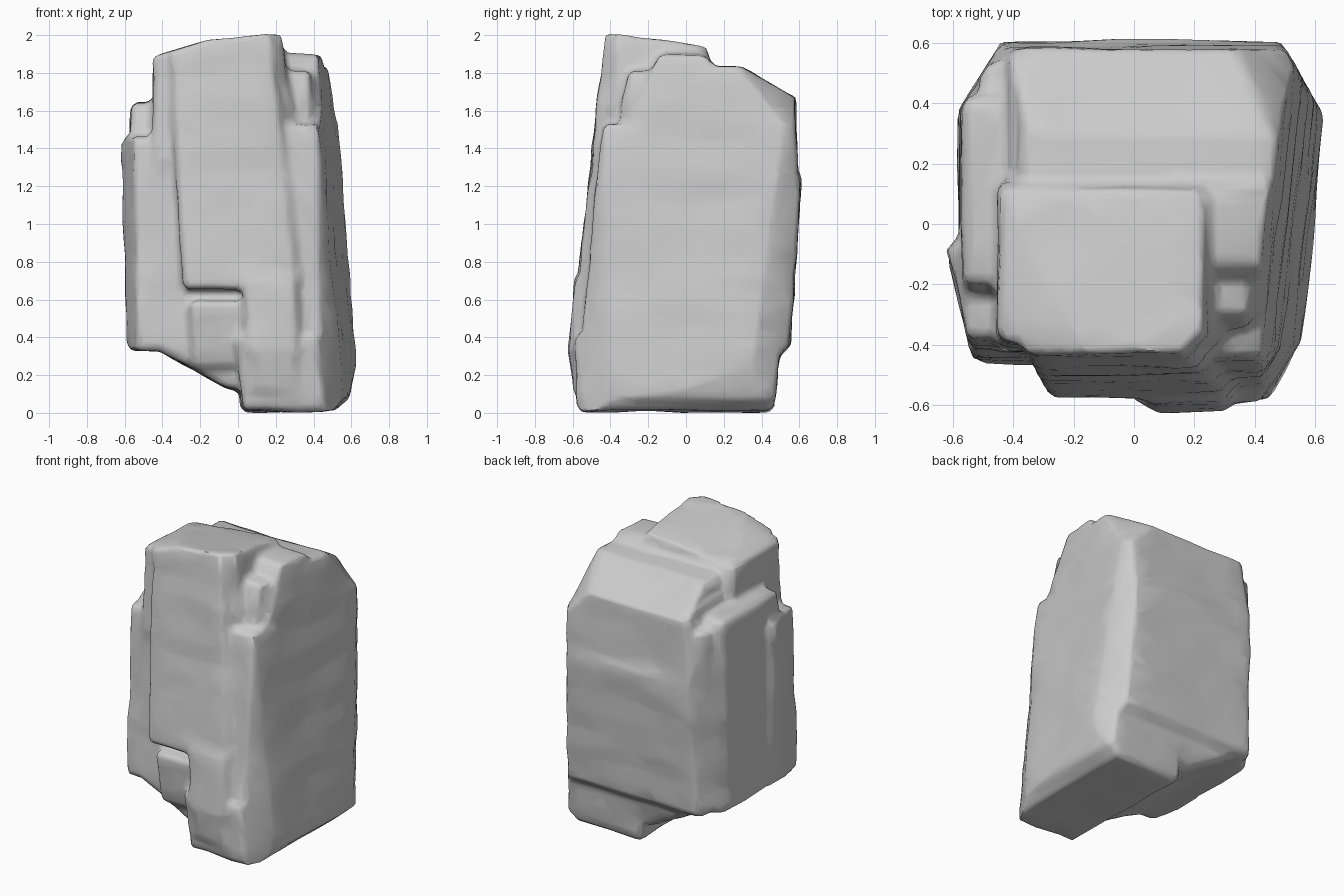
import bpy
import bmesh
import math
from mathutils import Vector, noise

default_cube = bpy.data.objects.get("Cube")
if default_cube:
    bpy.data.objects.remove(default_cube, do_unlink=True)

# One grey stone colour
stone = bpy.data.materials.new("grey_stone")
stone.use_nodes = True
stone.diffuse_color = (0.6, 0.6, 0.6, 1)
stone.node_tree.nodes["Principled BSDF"].inputs["Base Color"].default_value = (0.6, 0.6, 0.6, 1)

# Planes that trim every block: (point, outward normal)
TRIM_PLANES = [
    # Crown, falling to the back, the right and the back left corner
    ((0.2, -0.28, 2.0), (-0.1, 0.13, 1)),
    ((0, 0.36, 1.8), (0, 0.6, 1)),
    ((-0.46, 0, 1.88), (-0.35, 0, 1)),
    ((0.4, 0.45, 1.74), (1, 1, 1)),
    # Left flank, narrowing to the front and the top, with a front chamfer
    ((0.61, 0.38, 0.5), (1, -0.11, 0.09)),
    ((0.43, -0.57, 0.3), (0.17, -0.11, 0.0125)),
    # Vertical corners: right front, back left, back right
    ((-0.62, -0.08, 0), (-0.37, -0.09, 0)),
    ((-0.53, -0.44, 0.5), (-1, -1, -0.08)),
    ((0.6, 0.4, 0), (0.18, 0.1, 0)),
    ((-0.57, 0.38, 0), (-0.2, 0.12, 0)),
]


def add_block(body, bottom, top, chamfer=0.025):
    """Tapered block; each end is (x0, x1, y0, y1, z)."""
    block = bmesh.new()
    for x0, x1, y0, y1, z in (bottom, top):
        for x in (x0, x1):
            for y in (y0, y1):
                block.verts.new((x, y, z))
    bmesh.ops.convex_hull(block, input=block.verts[:])
    bmesh.ops.dissolve_limit(block, angle_limit=0.01, verts=block.verts[:], edges=block.edges[:])
    bmesh.ops.bevel(block, geom=block.edges[:], offset=chamfer, segments=1, affect='EDGES')
    for point, normal in TRIM_PLANES:
        geom = block.verts[:] + block.edges[:] + block.faces[:]
        bmesh.ops.bisect_plane(block, geom=geom, plane_co=point, plane_no=normal, clear_outer=True)
        bmesh.ops.holes_fill(block, edges=block.edges[:], sides=0)
    bmesh.ops.triangulate(block, faces=block.faces[:])
    bmesh.ops.recalc_face_normals(block, faces=block.faces[:])
    part = bpy.data.meshes.new("block")
    block.to_mesh(part)
    block.free()
    body.from_mesh(part)
    bpy.data.meshes.remove(part)


body = bmesh.new()
# Core of the boulder
add_block(body, (-0.5, 0.5, -0.46, 0.54, 0.36), (-0.45, 0.4, -0.39, 0.5, 1.5))
# High crown at the front, lower crown at the back
add_block(body, (-0.46, 0.34, -0.42, 0.2, 1.3), (-0.44, 0.22, -0.38, 0.1, 2.05))
add_block(body, (-0.47, 0.6, -0.1, 0.58, 1.3), (-0.36, 0.6, -0.1, 0.56, 1.84))
# Sloping underside
add_block(body, (-0.05, 0.45, -0.46, 0.45, 0.13), (-0.52, 0.52, -0.46, 0.52, 0.4))
# Narrow foot
add_block(body, (0.02, 0.53, -0.57, 0.46, 0.015), (-0.01, 0.63, -0.59, 0.51, 0.42))
# Front slab, leaning back
add_block(body, (-0.29, 0.33, -0.58, 0, 0.66), (-0.37, 0.18, -0.42, 0, 2.05))
# Lower front ledges
add_block(body, (0.05, 0.34, -0.59, 0, 0.1), (0.08, 0.31, -0.62, 0, 0.35))
add_block(body, (0.05, 0.33, -0.62, 0, 0.3), (0.02, 0.31, -0.59, 0, 0.74))
add_block(body, (-0.24, 0.2, -0.5, 0, 0.24), (-0.26, 0.2, -0.55, 0, 0.6))
# Front shoulder beside the slab
add_block(body, (0.1, 0.6, -0.58, 0.2, 0.1), (0.1, 0.6, -0.445, 0.2, 1.54))
# Left flank and its upper ledges
add_block(body, (0.1, 0.57, -0.5, 0.47, 0.06), (0.1, 0.65, -0.49, 0.47, 0.3))
add_block(body, (0.1, 0.65, -0.49, 0.48, 0.25), (0.1, 0.65, -0.38, 0.5, 1.52))
add_block(body, (0.1, 0.6, -0.38, 0.5, 1.4), (0.1, 0.6, -0.14, 0.1, 1.91))
add_block(body, (0.1, 0.39, -0.38, 0.3, 1.4), (0.1, 0.39, -0.31, 0.1, 1.82))
# Back slabs
add_block(body, (-0.5, 0.54, 0, 0.55, 0.34), (-0.5, 0.57, 0, 0.58, 0.82))
add_block(body, (-0.5, 0.55, 0, 0.58, 0.75), (-0.47, 0.53, 0, 0.61, 1.28))
add_block(body, (-0.48, 0.53, 0, 0.6, 1.2), (-0.4, 0.51, 0, 0.57, 1.74))
# Right flank slabs
add_block(body, (-0.58, 0, -0.42, 0.44, 0.34), (-0.57, 0, -0.2, 0.42, 1.65))
add_block(body, (-0.59, 0, -0.46, -0.06, 0.34), (-0.62, 0, -0.38, -0.06, 1.47))
add_block(body, (-0.53, 0, 0, 0.54, 0.36), (-0.51, 0, 0, 0.54, 1.6))

mesh = bpy.data.meshes.new("boulder")
body.to_mesh(mesh)
body.free()
boulder = bpy.data.objects.new("boulder", mesh)
bpy.context.collection.objects.link(boulder)


def bake_modifiers(obj):
    bpy.context.view_layer.update()
    graph = bpy.context.evaluated_depsgraph_get()
    baked = bpy.data.meshes.new_from_object(obj.evaluated_get(graph))
    obj.modifiers.clear()
    obj.data = baked


# Fuse the blocks into one skin and wear the edges
fuse = boulder.modifiers.new("fuse", 'REMESH')
fuse.mode = 'VOXEL'
fuse.voxel_size = 0.022
wear = boulder.modifiers.new("wear", 'SMOOTH')
wear.factor = 0.5
wear.iterations = 2
bake_modifiers(boulder)

# Chipped surface: broad bumps and nearly level cracks
normals = [v.normal.copy() for v in boulder.data.vertices]
for vert, normal in zip(boulder.data.vertices, normals):
    p = vert.co.copy()
    bump = noise.noise(p * 4) * 0.008
    layer = noise.noise(Vector((p.x * 3, p.y * 3, p.z * 7))) * 0.009
    vert.co += normal * (bump + layer)

# Coarse facets
facets = boulder.modifiers.new("facets", 'DECIMATE')
facets.ratio = 0.1
bake_modifiers(boulder)

# Stand the boulder on the ground
ground = min(v.co.z for v in boulder.data.vertices)
for vert in boulder.data.vertices:
    vert.co.z -= ground

boulder.data.name = "boulder"
boulder.data.materials.clear()
boulder.data.materials.append(stone)
bpy.ops.object.select_all(action='DESELECT')
boulder.select_set(True)
bpy.context.view_layer.objects.active = boulder
bpy.ops.object.shade_smooth_by_angle(angle=math.radians(50))
